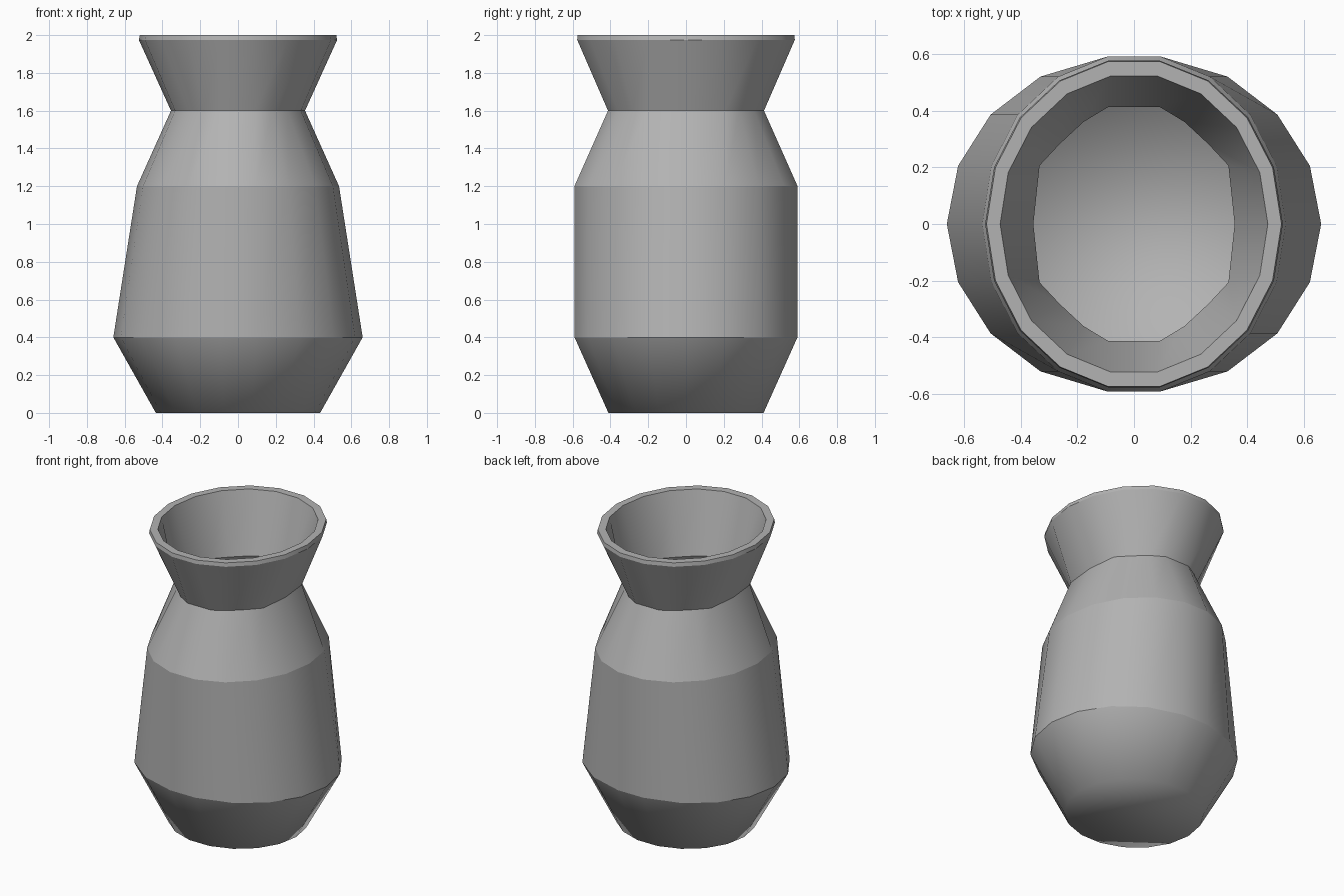
import bpy, bmesh, math

if "Cube" in bpy.data.objects:
    bpy.data.objects.remove(bpy.data.objects["Cube"])


def ellipse_quarter(rx, ry):
    # 18-sided oval: points from the +x axis towards the +y axis
    return [(rx * math.cos(math.radians(a)), ry * math.sin(math.radians(a)))
            for a in (0, 20, 40, 60, 80)]


def mirror_quarter(q):
    # Mirror a quarter outline into a closed 18-point loop
    half = q + [(-x, y) for x, y in reversed(q)]
    return half + [(x, -y) for x, y in reversed(half[1:-1])]


# Cross-sections of the vase
base = ellipse_quarter(.435, .417)
belly = ellipse_quarter(.66, .6)
belly[4] = (.095, .59)
shoulder = ellipse_quarter(.535, .6)
neck = [(.355, 0), (.333, .206), (.262, .282), (.178, .36), (.09, .413)]
rim = ellipse_quarter(.525, .585)
lip = ellipse_quarter(.52, .582)
rim_inner = ellipse_quarter(.472, .53)

bm = bmesh.new()


def ring(quarter, z):
    return [bm.verts.new((x, y, z)) for x, y in mirror_quarter(quarter)]


def bridge(a, b):
    n = len(a)
    for i in range(n):
        j = (i + 1) % n
        bm.faces.new((a[i], a[j], b[j], b[i]))


# Outer wall, rim and inside of the flared mouth, ending at the neck
rings = [ring(q, z) for q, z in (
    (base, 0), (belly, .4), (shoulder, 1.2), (neck, 1.6),
    (rim, 1.975), (lip, 2), (rim_inner, 2), (neck, 1.6))]
for a, b in zip(rings, rings[1:]):
    bridge(a, b)

# Closed base, shaded softly into the wall
bm.faces.new(list(reversed(rings[0])))

# Smooth around the body, crisp at every ring above the base
for f in bm.faces:
    f.smooth = True
for r in rings[1:]:
    for i in range(len(r)):
        bm.edges.get((r[i - 1], r[i])).smooth = False

mesh = bpy.data.meshes.new("vase")
bm.to_mesh(mesh)
bm.free()
vase = bpy.data.objects.new("vase", mesh)
bpy.context.collection.objects.link(vase)

# Darker grey clay
clay = bpy.data.materials.new("dark_grey_clay")
clay.diffuse_color = (.45, .45, .45, 1)
clay.use_nodes = True
clay.node_tree.nodes["Principled BSDF"].inputs["Base Color"].default_value = clay.diffuse_color
mesh.materials.append(clay)
